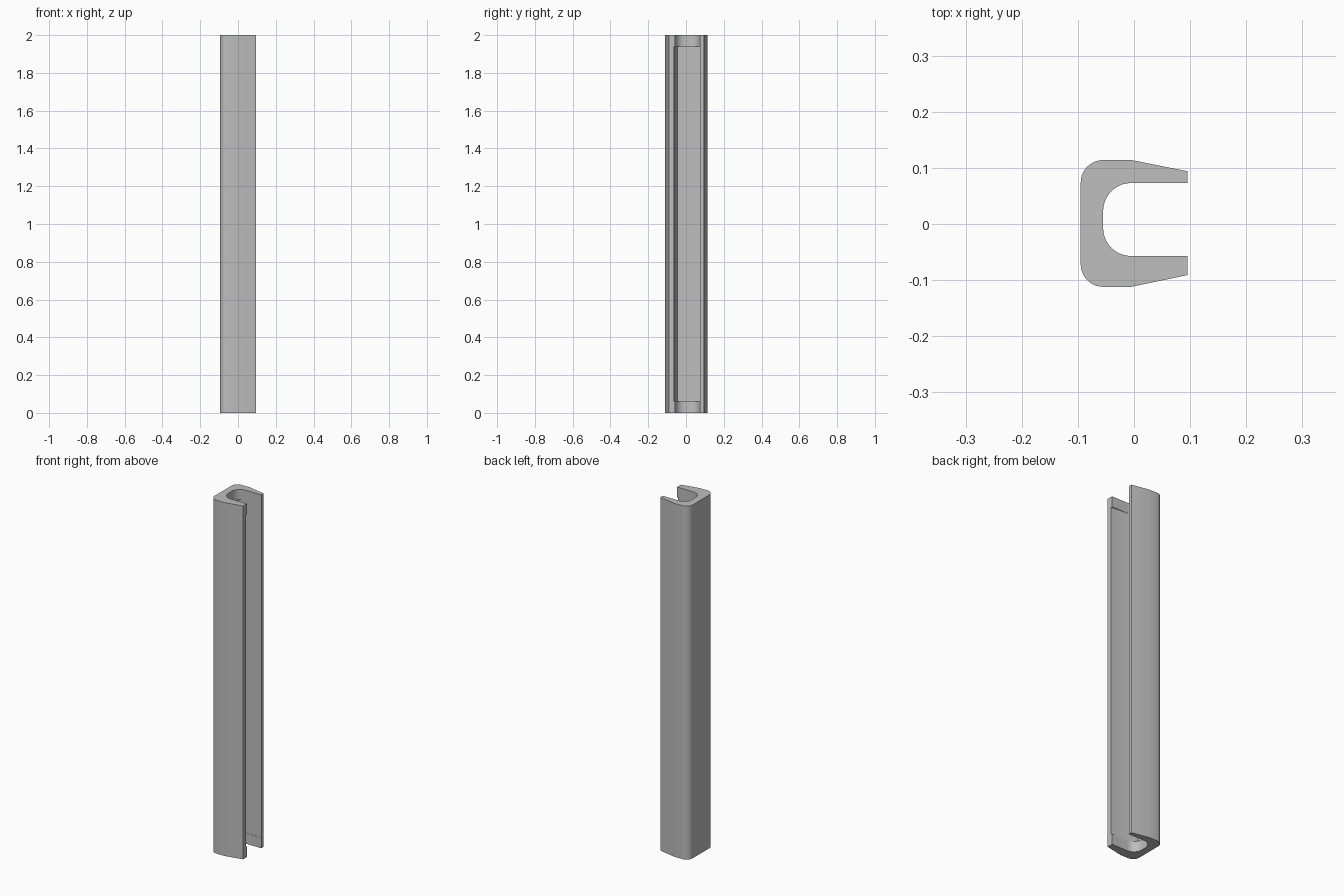
import bpy, bmesh, math

if "Cube" in bpy.data.objects:
    bpy.data.objects.remove(bpy.data.objects["Cube"])

HALF = math.pi / 2
COLLAR = 0.06      # height of the end collars
HEIGHT = 2.0

grey = bpy.data.materials.new("plain grey")
grey.diffuse_color = (0.52, 0.52, 0.52, 1)
grey.use_nodes = True
grey.node_tree.nodes["Principled BSDF"].inputs["Base Color"].default_value = grey.diffuse_color


def arc(cx, cy, rx, ry, a0, a1, n=10):
    return [(cx + rx * math.cos(a0 + (a1 - a0) * i / n),
             cy + ry * math.sin(a0 + (a1 - a0) * i / n)) for i in range(n + 1)]


def prism(name, profile, z0, z1):
    """Extrude a closed plan profile between two heights."""
    bm = bmesh.new()
    face = bm.faces.new([bm.verts.new((x, y, z0)) for x, y in profile])
    top = bmesh.ops.extrude_face_region(bm, geom=[face])["geom"]
    bmesh.ops.translate(bm, vec=(0, 0, z1 - z0),
                        verts=[v for v in top if isinstance(v, bmesh.types.BMVert)])
    bmesh.ops.recalc_face_normals(bm, faces=bm.faces)
    mesh = bpy.data.meshes.new(name)
    bm.to_mesh(mesh)
    bm.free()
    obj = bpy.data.objects.new(name, mesh)
    bpy.context.collection.objects.link(obj)
    mesh.materials.append(grey)
    return obj


# Outer body: rounded back corners and tapered arms
outer = ([(0.095, -0.091), (0.095, 0.094), (-0.005, 0.114)]
         + arc(-0.055, 0.074, 0.040, 0.040, HALF, 2 * HALF)
         + arc(-0.055, -0.072, 0.040, 0.040, 2 * HALF, 3 * HALF)
         + [(-0.005, -0.112)])
channel = prism("channel_body", outer, 0, HEIGHT)

# Round-backed slot through the full height
slot = ([(0.2, -0.057), (0.2, 0.073)]
        + arc(-0.005, 0.023, 0.050, 0.050, HALF, 2 * HALF)
        + arc(-0.005, -0.007, 0.050, 0.050, 2 * HALF, 3 * HALF))
slot_cutter = prism("slot_cutter", slot, -0.1, HEIGHT + 0.1)

# Square-backed recess between the end collars
recess = [(0.2, -0.064), (0.2, 0.074), (-0.065, 0.074), (-0.065, -0.046),
          (-0.005, -0.058), (0.095, -0.063)]
recess_cutter = prism("recess_cutter", recess, COLLAR, HEIGHT - COLLAR)

for cutter in (slot_cutter, recess_cutter):
    mod = channel.modifiers.new(cutter.name, "BOOLEAN")
    mod.object = cutter
    mod.operation = "DIFFERENCE"
    mod.solver = "EXACT"

# Bake the cuts and remove the helpers
bpy.context.view_layer.objects.active = channel
channel.select_set(True)
for mod in list(channel.modifiers):
    bpy.ops.object.modifier_apply(modifier=mod.name)
for cutter in (slot_cutter, recess_cutter):
    bpy.data.objects.remove(cutter)
bpy.ops.object.select_all(action="DESELECT")
channel.select_set(True)
bpy.ops.object.shade_smooth_by_angle(angle=math.radians(30))
